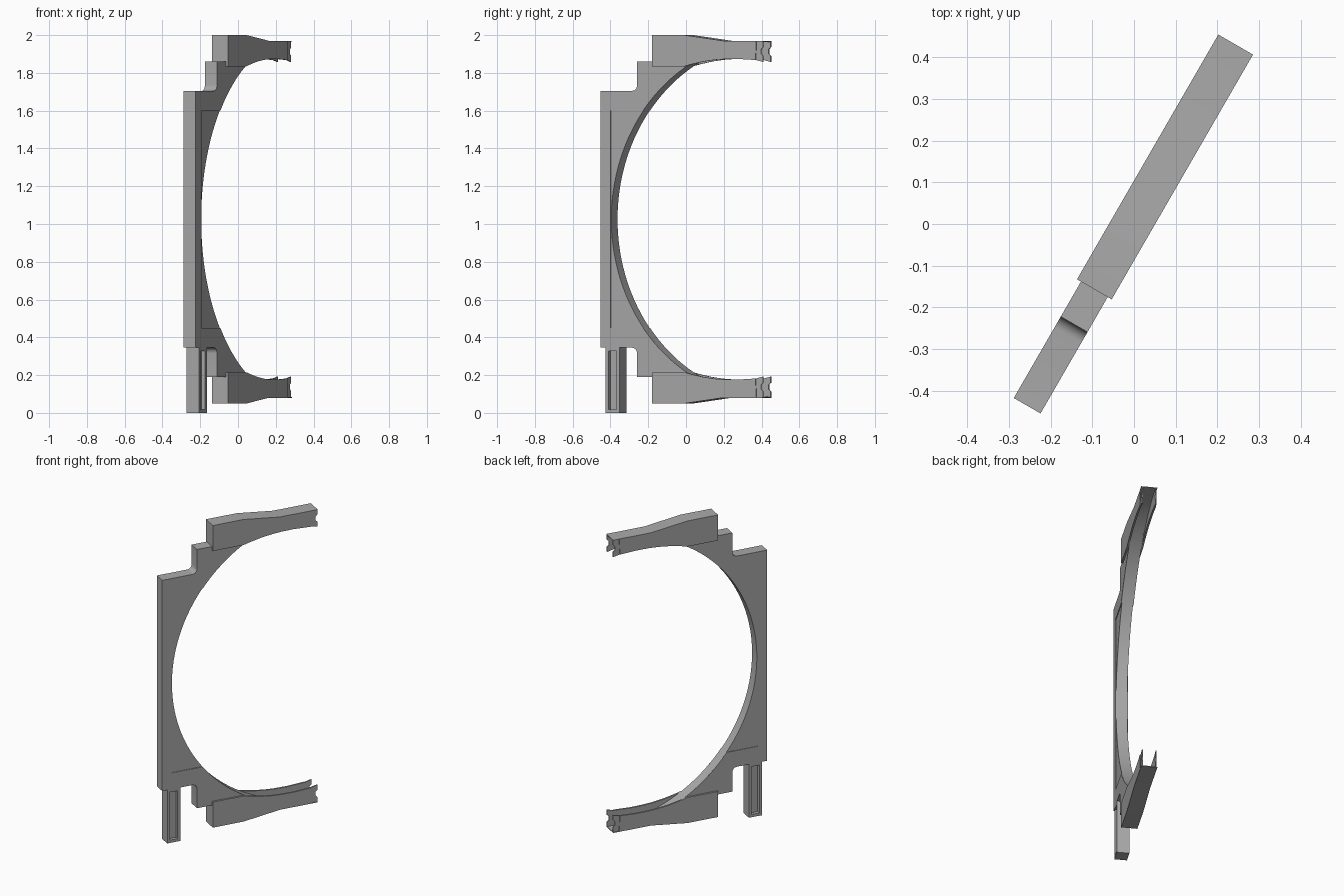
import bpy
import bmesh
from math import sin, cos, acos, asin, pi, radians, sqrt
from mathutils import Vector

if "Cube" in bpy.data.objects:
    bpy.data.objects.remove(bpy.data.objects["Cube"])

grey = bpy.data.materials.new("mid_grey")
grey.use_nodes = True
grey.diffuse_color = (0.4, 0.4, 0.4, 1)
grey.node_tree.nodes["Principled BSDF"].inputs["Base Color"].default_value = (0.4, 0.4, 0.4, 1)

# The flat frame stands turned about z: "along" runs down its length, "out" is its thickness
ALONG = Vector((0.5, sqrt(0.75), 0))
OUT = Vector((sqrt(0.75), -0.5, 0))
MID_OUT = -0.004
MID_Z = 1.025
CORE, FACE, ARM = 0.033, 0.037, 0.048   # half thicknesses
HUB, RADIUS = 0.5, 0.94                 # round opening
END = 0.494


def prism(name, outline, low, high):
    """Extrude an (along, z) outline between two depths."""
    bm = bmesh.new()
    verts = [bm.verts.new(ALONG * a + OUT * (MID_OUT + low) + Vector((0, 0, z)))
             for a, z in outline]
    face = bm.faces.new(verts)
    moved = bmesh.ops.extrude_face_region(bm, geom=[face])["geom"]
    bmesh.ops.translate(bm, vec=OUT * (high - low),
                        verts=[g for g in moved if isinstance(g, bmesh.types.BMVert)])
    bmesh.ops.recalc_face_normals(bm, faces=bm.faces)
    mesh = bpy.data.meshes.new(name)
    bm.to_mesh(mesh)
    bm.free()
    mesh.materials.append(grey)
    obj = bpy.data.objects.new(name, mesh)
    bpy.context.collection.objects.link(obj)
    bpy.ops.object.select_all(action="DESELECT")
    obj.select_set(True)
    bpy.context.view_layer.objects.active = obj
    bpy.ops.object.shade_smooth_by_angle(angle=radians(30))
    return obj


def flip(points):
    return [(a, 2 * MID_Z - z) for a, z in points]


def rect(a0, a1, z0, z1):
    return [(a0, z0), (a1, z0), (a1, z1), (a0, z1)]


def opening(start, stop, steps):
    """Points on the opening between two angles above its leftmost point."""
    angles = [start + (stop - start) * i / steps for i in range(steps + 1)]
    return [(HUB - RADIUS * cos(t), MID_Z + RADIUS * sin(t)) for t in angles]


# Upper half of the stepped outer edge, with the small inside fillet
fillet = [(-0.31 + 0.03 * sin(t), 1.735 - 0.03 * cos(t))
          for t in (i * pi / 12 for i in range(7))]
arm_top = [(-0.183, 2.0), (0.015, 2.0), (0.25, 1.97), (END, 1.97)]
outer = [(-0.505, 1.705)] + fillet + [(-0.28, 1.86), (-0.183, 1.86)] + arm_top

end_angle = acos((HUB - END) / RADIUS)
pocket_angle = asin(0.575 / RADIUS)

# Frame core, and face skins that leave a shallow pocket beside the opening
core_half = outer + opening(end_angle, 0, 40)
prism("frame_core", core_half + flip(core_half[:-1])[::-1], -CORE, CORE)
skin_half = outer + opening(end_angle, pocket_angle, 24) + [(-0.443, MID_Z + 0.575)]
skin = skin_half + flip(skin_half)[::-1]
prism("front_skin", skin, CORE, FACE)
prism("back_skin", skin, -FACE, -CORE)

# Channel walls of the two arms, notched and thinned at the tip
wall_edge = [(0.45, 1.868), (0.34, 1.874), (0.26, 1.873), (0.2, 1.869),
             (0.13, 1.86), (0.06, 1.846), (0.015, 1.835), (-0.183, 1.835)]
wall = arm_top[:-1] + [(0.455, 1.97)] + wall_edge
tip = [(0.45, 1.97), (END, 1.97), (END, 1.937), (0.482, 1.925), (0.482, 1.9),
       (END, 1.89), (END, 1.858), (0.45, 1.868)]
for level, shape in (("upper", list), ("lower", flip)):
    for side, s in (("front", 1), ("back", -1)):
        prism(f"{level}_arm_{side}_wall", shape(wall), s * FACE, s * ARM)
        prism(f"{level}_arm_{side}_tip", shape(tip), s * FACE, s * (ARM - 0.004))
    cap = [(0.45, 1.966), (END, 1.966), (END, 1.97), (0.45, 1.97)]
    prism(f"{level}_arm_tip_cap", shape(cap), -ARM, ARM)

# Foot below the frame: four bars around a recessed web
A0, A1, BAR, TOP = -0.472, -0.387, 0.018, 0.345
prism("foot_web", rect(A0 + BAR, A1 - BAR, BAR, TOP - BAR), -0.015, 0.015)
prism("foot_outer_bar", rect(A0, A0 + BAR, 0, TOP), -FACE, FACE)
prism("foot_inner_bar", rect(A1 - BAR, A1, 0, TOP), -FACE, FACE)
prism("foot_bottom_bar", rect(A0 + BAR, A1 - BAR, 0, BAR), -FACE, FACE)
prism("foot_top_bar", rect(A0 + BAR, A1 - BAR, TOP - BAR, TOP), -FACE, FACE)
